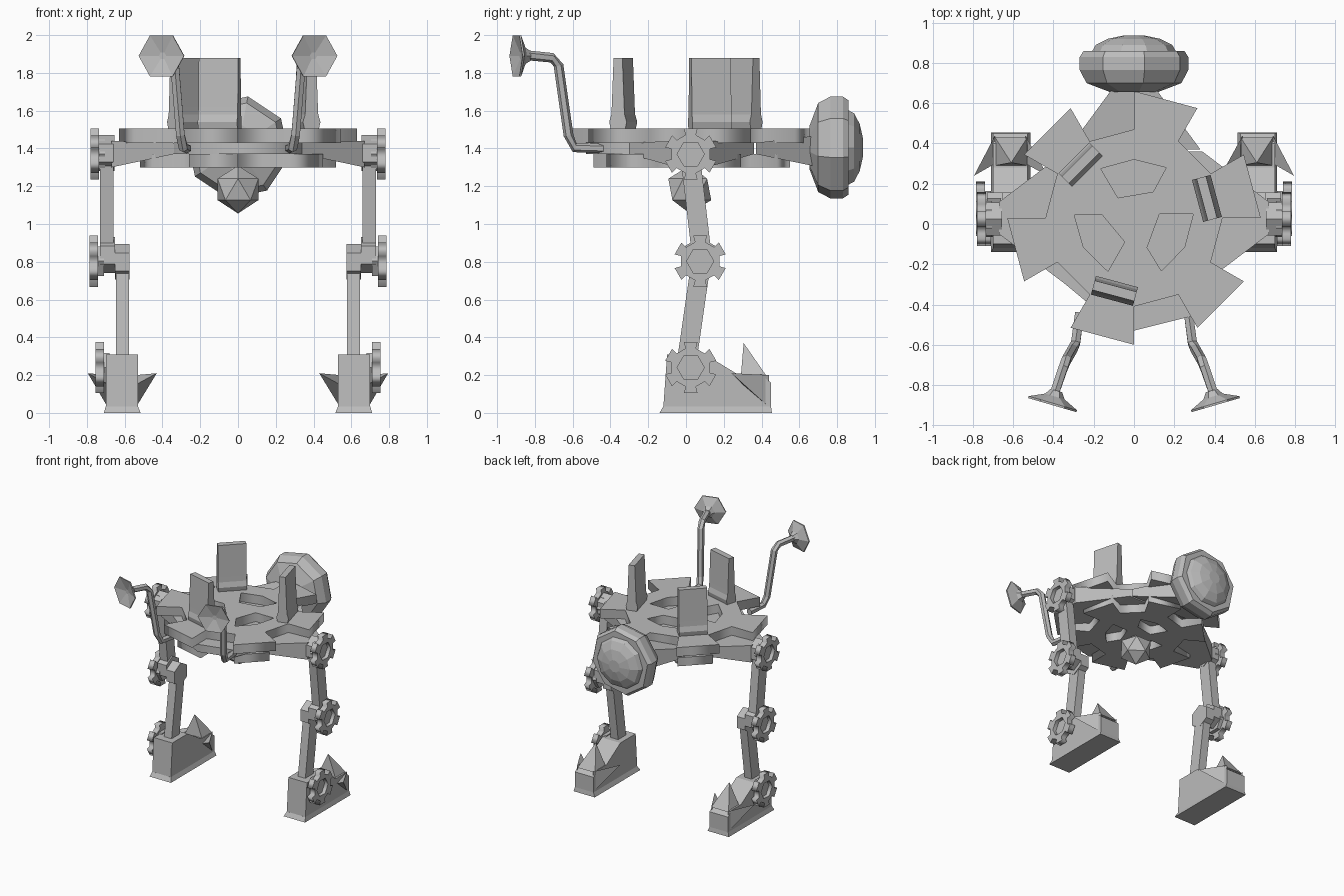
import bpy, bmesh, math
from mathutils import Vector, Matrix

if "Cube" in bpy.data.objects:
    bpy.data.objects.remove(bpy.data.objects["Cube"])

GREY = bpy.data.materials.new("plain grey")
GREY.diffuse_color = (0.5, 0.5, 0.5, 1)
GREY.use_nodes = True
GREY.node_tree.nodes["Principled BSDF"].inputs["Base Color"].default_value = GREY.diffuse_color


def finish(name, bm, matrix=None):
    if matrix:
        bm.transform(matrix)
    bmesh.ops.recalc_face_normals(bm, faces=bm.faces)
    me = bpy.data.meshes.new(name)
    bm.to_mesh(me)
    bm.free()
    me.materials.append(GREY)
    ob = bpy.data.objects.new(name, me)
    bpy.context.collection.objects.link(ob)
    return ob


def loft(name, rings, matrix=None):
    """Skin equal-length closed rings and cap both ends."""
    bm = bmesh.new()
    vs = [[bm.verts.new(p) for p in r] for r in rings]
    n = len(rings[0])
    for a, b in zip(vs, vs[1:]):
        for i in range(n):
            j = (i + 1) % n
            bm.faces.new((a[i], a[j], b[j], b[i]))
    bm.faces.new(vs[0])
    bm.faces.new(vs[-1])
    return finish(name, bm, matrix)


def plate(name, loops, z0, z1, matrix=None):
    """Flat plate from an outline followed by hole outlines."""
    cu = bpy.data.curves.new(name, 'CURVE')
    cu.dimensions = '2D'
    cu.fill_mode = 'BOTH'
    cu.extrude = (z1 - z0) / 2
    for pts in loops:
        s = cu.splines.new('POLY')
        s.points.add(len(pts) - 1)
        for p, q in zip(s.points, pts):
            p.co = (q[0], q[1], 0, 1)
        s.use_cyclic_u = True
    tmp = bpy.data.objects.new(name + "_outline", cu)
    bpy.context.collection.objects.link(tmp)
    bpy.context.view_layer.update()
    dg = bpy.context.evaluated_depsgraph_get()
    bm = bmesh.new()
    bm.from_mesh(bpy.data.meshes.new_from_object(tmp.evaluated_get(dg)))
    bpy.data.objects.remove(tmp)
    bmesh.ops.remove_doubles(bm, verts=bm.verts, dist=1e-5)
    bmesh.ops.translate(bm, verts=bm.verts, vec=(0, 0, (z0 + z1) / 2))
    return finish(name, bm, matrix)


def circle(r, n, start=0):
    return [(r * math.cos(start + math.tau * i / n), r * math.sin(start + math.tau * i / n))
            for i in range(n)]


def gear(outer, inner, start=0):
    pts = []
    for i in range(6):
        for off, r in ((0, inner), (0, outer), (30, outer), (30, inner)):
            a = math.radians(60 * i + off) + start
            pts.append((r * math.cos(a), r * math.sin(a)))
    return pts


def rot2(pts, a, s=1):
    c, d = math.cos(a) * s, math.sin(a) * s
    return [(x * c - y * d, x * d + y * c) for x, y in pts]


def revolve(name, profile, n, matrix, start=0):
    """profile holds (radius, height) pairs around local z."""
    return loft(name, [[(x, y, h) for x, y in circle(r, n, start)] for r, h in profile], matrix)


def rect(axis, pos, half, z0, z1):
    pts = [(pos, -half, z0), (pos, half, z0), (pos, half, z1), (pos, -half, z1)]
    return [axis @ Vector(p) for p in pts]


# body: two slotted gear plates with a solid core between them
HUB = Matrix.Translation((0, 0.03, 0))
hole = [(0, .29), (.16, .25), (.095, .13), (-.08, .10), (-.165, .245)]
slots = lambda s: [rot2(hole, math.tau * k / 3, s) for k in range(3)]
plate("top_gear_plate", [gear(.63, .44)] + slots(1), 1.43, 1.505, HUB)
plate("bottom_gear_plate", [gear(.52, .36)] + slots(.82), 1.30, 1.37, HUB)
core = [(.34, .33), (-.34, .33), (-.34, -.33), (-.22, -.43), (0, -.56), (.28, -.49), (.34, -.33)]
plate("body_core", [core], 1.37, 1.432, HUB)

# flared arms to the two hips and the rear disc
for name, deg, end, low, high in (("hip_arm_right", 0, .67, 1.30, 1.44),
                                  ("hip_arm_left", 180, .67, 1.30, 1.44),
                                  ("rear_arm", 90, .68, 1.30, 1.47)):
    m = HUB @ Matrix.Rotation(math.radians(deg), 4, 'Z')
    loft(name, [rect(m, .34, .33, 1.37, 1.43), rect(m, end, .08, low, high)])

# three upright fins with a swollen foot
fin = [(-.04, 1.505), (.04, 1.505), (.048, 1.54), (.036, 1.58), (.034, 1.62), (.024, 1.88),
       (-.024, 1.88), (-.034, 1.62), (-.036, 1.58), (-.048, 1.54)]
for k, deg in enumerate((15, 135, 255)):
    m = HUB @ Matrix.Rotation(math.radians(deg), 4, 'Z') @ Matrix.Translation((.375, 0, 0))
    loft(f"fin_{k + 1}", [[(x, y, z) for x, z in fin] for y in (-.108, .108)], m)

# crystal below the body
bm = bmesh.new()
bmesh.ops.create_icosphere(bm, subdivisions=1, radius=.127)
finish("belly_crystal", bm, Matrix.Translation((0, .02, 1.183)) @ Matrix.Rotation(math.radians(-90), 4, 'Z'))

# rear disc: octagonal shell with a finer dome on the back
back = Matrix.Translation((0, 0, 1.405)) @ Matrix.Rotation(math.radians(-90), 4, 'X')
revolve("rear_disc", [(.12, .655), (.24, .70), (.275, .765), (.275, .83), (.255, .86), (.215, .86)],
        8, back, math.radians(11))
revolve("rear_dome", [(.21, .855), (.19, .89), (.13, .92), (.05, .937)], 10, back)


def bar(name, x0, x1, a, b, w):
    """Flat limb between two (y, z) points."""
    loft(name, [[(x, p[0] + s, p[1]) for x, s in ((x0, -w), (x1, -w), (x1, w), (x0, w))]
                for p in (a, b)], MIRROR)


# legs, feet and feelers on both sides
for side, sx in (("right", 1), ("left", -1)):
    MIRROR = Matrix.Scale(sx, 4, (1, 0, 0))
    sideways = Matrix(((0, 0, 1, 0), (1, 0, 0, 0), (0, 1, 0, 0), (0, 0, 0, 1)))
    # joint gears with a sunken hexagonal centre
    for joint, x, y, z in (("hip", .735, .025, 1.37), ("knee", .74, .075, .803), ("ankle", .71, .025, .24)):
        m = MIRROR @ Matrix.Translation((x, y, z)) @ sideways
        plate(f"{joint}_gear_{side}", [gear(.14, .105, math.radians(15)), circle(.072, 6)], 0, .045, m)
        revolve(f"{joint}_hub_{side}", [(.09, -.03), (.09, .015)], 6, m)
    # limbs and their joint blocks
    hexblock = [(y, z) for y, z in circle(.095, 6, math.radians(30))]
    for part, x0, x1, y, z in (("hip_block", .655, .735, .025, 1.375),
                               ("knee_outer_block", .65, .73, .075, .835),
                               ("knee_inner_block", .575, .65, .075, .80)):
        loft(f"{part}_{side}", [[(x, y + a, z + b) for a, b in hexblock] for x in (x0, x1)], MIRROR)
    bar(f"upper_leg_{side}", .66, .73, (.02, 1.38), (.085, .82), .052)
    bar(f"lower_leg_{side}", .577, .645, (.08, .80), (.005, .28), .052)
    # foot: wedge body, flared sole, toe and spikes
    foot = [(-.12, .03), (-.10, .31), (.10, .31), (.28, .20), (.40, .20), (.45, .16), (.45, .03)]
    loft(f"foot_{side}", [[(x, y, z) for y, z in foot] for x in (.53, .70)], MIRROR)
    loft(f"sole_{side}", [[(.515, -.14, 0), (.71, -.14, 0), (.71, .455, 0), (.515, .455, 0)],
                          [(.53, -.12, .035), (.70, -.12, .035), (.70, .45, .035), (.53, .45, .035)]], MIRROR)
    spikes = (("toe_spike", [(.53, .29, .19), (.69, .29, .19), (.69, .43, .19), (.53, .43, .19)], (.61, .305, .37)),
              ("outer_spike", [(.69, .44, .03), (.69, .44, .20), (.69, .30, .15)], (.795, .24, .21)),
              ("inner_spike", [(.54, .44, .03), (.54, .44, .20), (.54, .30, .15)], (.43, .24, .21)))
    for name, base, tip in spikes:
        bm = bmesh.new()
        vs = [bm.verts.new(p) for p in base]
        t = bm.verts.new(tip)
        bm.faces.new(vs)
        for i in range(len(vs)):
            bm.faces.new((vs[i], vs[(i + 1) % len(vs)], t))
        finish(f"{name}_{side}", bm, MIRROR)
    # bent feeler stalk
    path = [Vector(p) for p in ((.27, -.44, 1.40), (.29, -.59, 1.405), (.305, -.622, 1.47),
                                (.335, -.675, 1.84), (.35, -.71, 1.88), (.395, -.84, 1.893))]
    rings = []
    for i, p in enumerate(path):
        d = (path[min(i + 1, 5)] - path[max(i - 1, 0)]).normalized()
        u = d.cross(Vector((1, 0, 0))).normalized()
        v = d.cross(u)
        rings.append([p + u * a + v * b for a, b in circle(.026, 6)])
    loft(f"feeler_stalk_{side}", rings, MIRROR)
    # hollow hexagonal dish at the tip
    aim = Vector((.28, -.96, 0)).to_track_quat('Z', 'Y').to_matrix().to_4x4()
    m = MIRROR @ Matrix.Translation((.405, -.895, 1.89)) @ aim
    revolve(f"feeler_dish_{side}", [(.03, -.07), (.05, -.04), (.125, -.005), (.125, .005), (.02, -.02)], 6, m)
